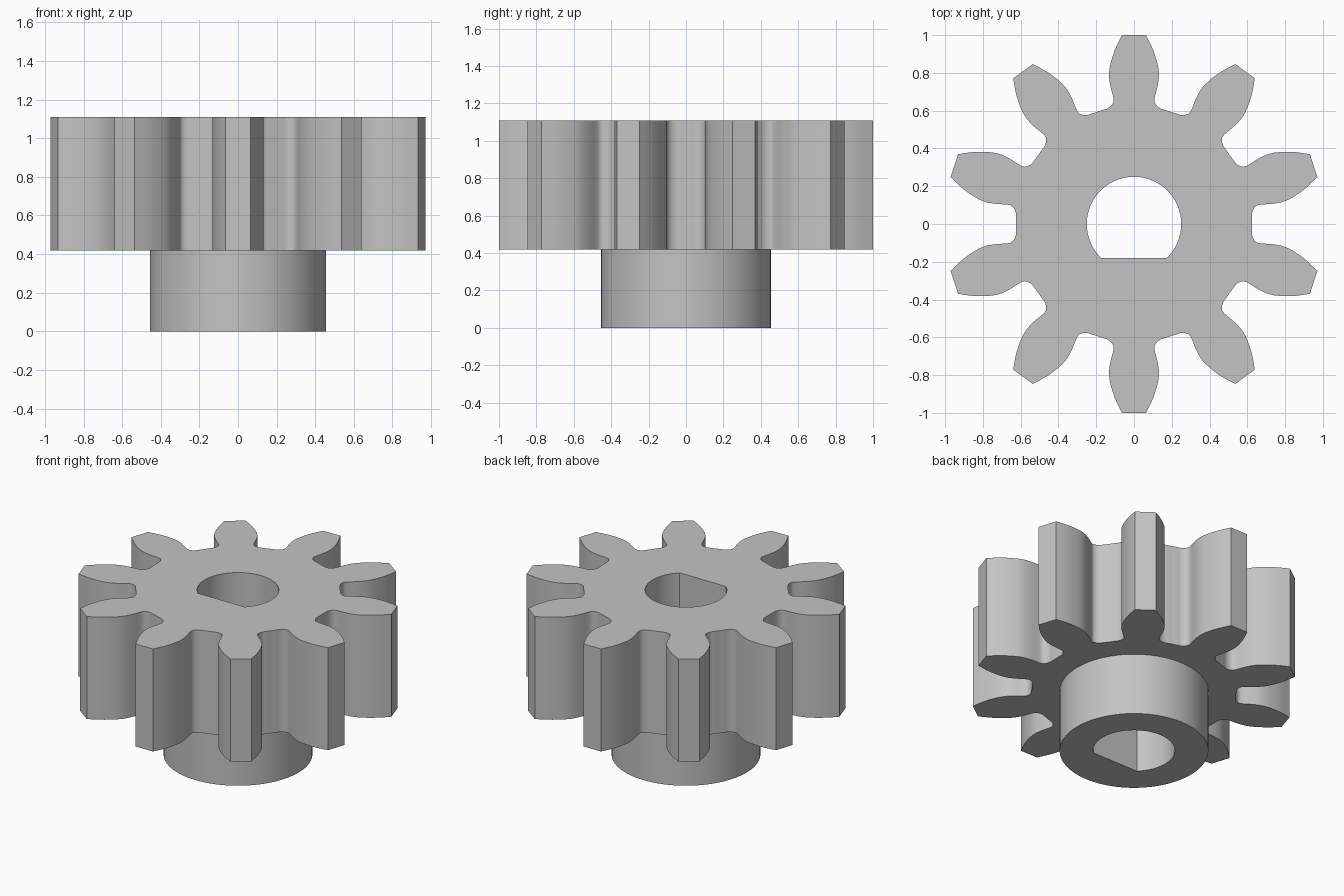
import bpy
import bmesh
from math import sin, cos, tau, asin, pi
from mathutils import Vector, Matrix

if "Cube" in bpy.data.objects:
    bpy.data.objects.remove(bpy.data.objects["Cube"], do_unlink=True)

TEETH = 10
HUB_R, BORE_R, FLAT_Y = 0.455, 0.25, -0.18
HUB_TOP, GEAR_TOP = 0.418, 1.11

# Flank of the upright tooth, from tip corner to the middle of the root
FLANK = [(0.064, 1.0), (0.102, 0.92), (0.126, 0.84), (0.132, 0.785),
         (0.125, 0.73), (0.108, 0.66), (0.116, 0.632), (0.138, 0.613),
         (0.165, 0.604), (0.193, 0.594)]


def smooth_path(points, steps=4):
    """Catmull-Rom curve through the points."""
    p = [Vector(q) for q in points]
    p = [2 * p[0] - p[1]] + p + [2 * p[-1] - p[-2]]
    path = []
    for a, b, c, d in zip(p, p[1:], p[2:], p[3:]):
        for i in range(steps):
            t = i / steps
            path.append(0.5 * (2 * b + (c - a) * t + (2 * a - 5 * b + 4 * c - d) * t ** 2
                               + (3 * b - a - 3 * c + d) * t ** 3))
    return path + [p[-2]]


def gear_outline():
    flank = smooth_path(FLANK)
    # Mirrored flank, without its root point, then the flank itself
    tooth = [Vector((-v.x, v.y)) for v in reversed(flank[:-1])] + flank
    return [Matrix.Rotation(-tau * k / TEETH, 2) @ v
            for k in range(TEETH) for v in tooth]


def circle(radius, count=96):
    return [Vector((radius * cos(tau * i / count), radius * sin(tau * i / count)))
            for i in range(count)]


def d_bore(count=72):
    start = asin(FLAT_Y / BORE_R)
    sweep = pi - 2 * start
    return [Vector((BORE_R * cos(start + sweep * i / count),
                    BORE_R * sin(start + sweep * i / count)))
            for i in range(count + 1)]


bm = bmesh.new()


def ring(points, z):
    verts = [bm.verts.new((p.x, p.y, z)) for p in points]
    edges = [bm.edges.new((verts[i - 1], verts[i])) for i in range(len(verts))]
    return verts, edges


def wall(low, high):
    a, b = low[0], high[0]
    for i in range(len(a)):
        bm.faces.new((a[i - 1], a[i], b[i], b[i - 1]))


def cap(outer, inner, direction):
    bmesh.ops.triangle_fill(bm, use_beauty=True, edges=outer[1] + inner[1],
                            normal=(0, 0, direction))


outline, hub, bore = gear_outline(), circle(HUB_R), d_bore()
teeth_low, teeth_high = ring(outline, HUB_TOP), ring(outline, GEAR_TOP)
hub_low, hub_high = ring(hub, 0), ring(hub, HUB_TOP)
bore_low, bore_high = ring(bore, 0), ring(bore, GEAR_TOP)

# Flat faces: gear top, gear underside, hub end
cap(teeth_high, bore_high, 1)
cap(teeth_low, hub_high, -1)
cap(hub_low, bore_low, -1)

# Upright walls: teeth, hub, D-shaped bore
wall(teeth_low, teeth_high)
wall(hub_low, hub_high)
wall(bore_low, bore_high)
bmesh.ops.recalc_face_normals(bm, faces=bm.faces[:])

mesh = bpy.data.meshes.new("pinion_gear")
bm.to_mesh(mesh)
bm.free()
gear = bpy.data.objects.new("pinion_gear", mesh)
bpy.context.collection.objects.link(gear)

# Plain grey material
grey = bpy.data.materials.new("plain_grey")
grey.use_nodes = True
colour = (0.55, 0.55, 0.55, 1)
grey.diffuse_color = colour
grey.node_tree.nodes["Principled BSDF"].inputs["Base Color"].default_value = colour
mesh.materials.append(grey)

# Smooth flanks and bore, crisp tooth tips and rims
bpy.ops.object.select_all(action='DESELECT')
gear.select_set(True)
bpy.context.view_layer.objects.active = gear
bpy.ops.object.shade_smooth_by_angle(angle=0.5)
